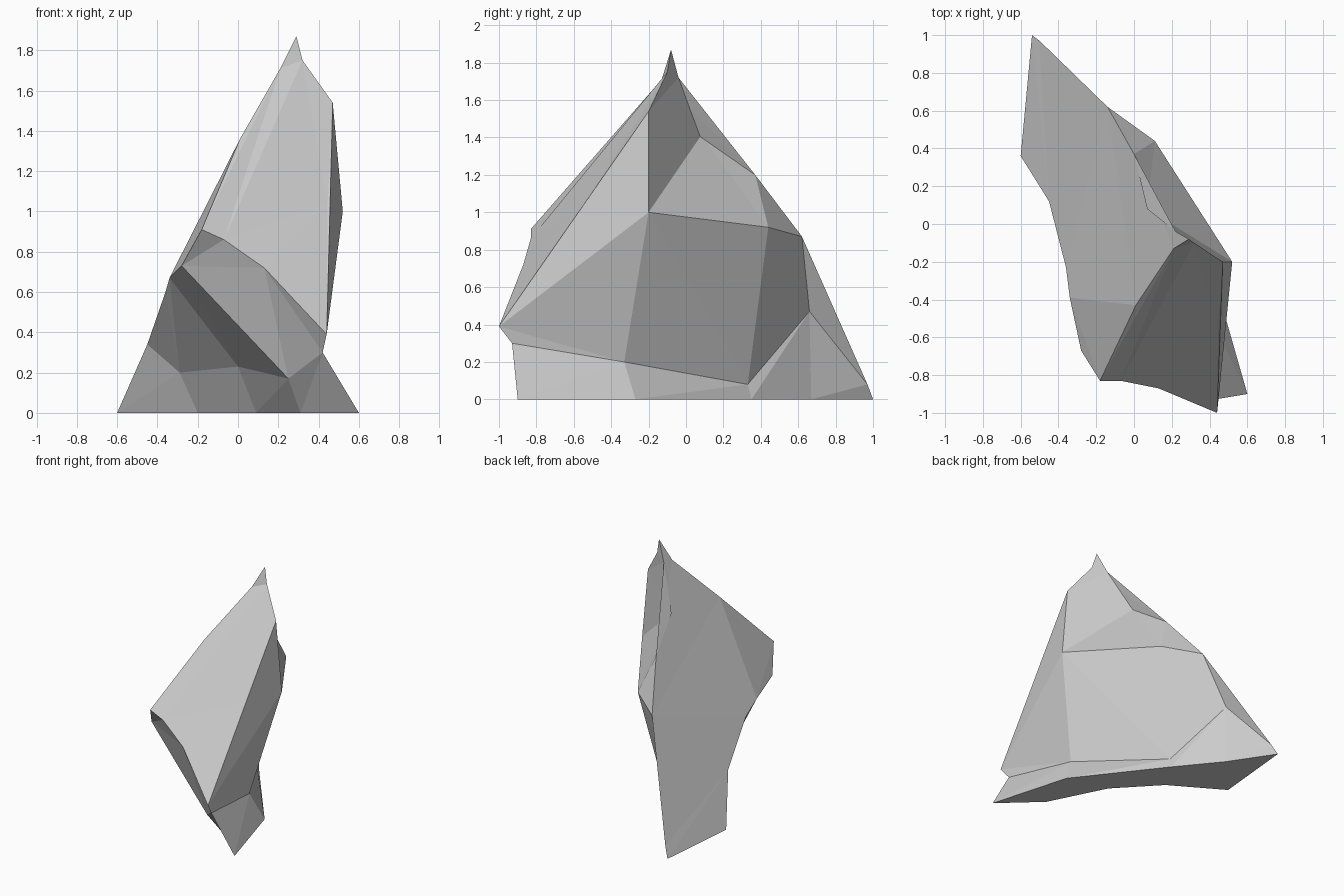
import bpy, bmesh

if "Cube" in bpy.data.objects:
    bpy.data.objects.remove(bpy.data.objects["Cube"])

# Cross-section loops of the rock, bottom to top (repeated points taper the loop)
base = [(.60, -.90, 0), (.42, -.27, 0), (-.06, .35, 0), (-.32, .67, 0), (-.54, 1, 0),
        (-.60, .36, 0), (-.20, .12, 0), (.09, -.19, 0), (.31, -.63, 0)]
foot = [(.42, -.93, .30), (.33, -.33, .20), (-.07, .33, .08), (-.33, .66, .47), (-.50, .97, .08),
        (-.45, .12, .34), (-.29, .08, .20), (0, -.25, .23), (.25, -.74, .17)]
back_tip = (-.14, .62, .87)
waist = [(.44, -1, .39), (.52, -.20, 1.0), (.11, .44, .92), back_tip, back_tip,
         (-.36, -.23, .60), (-.34, -.39, .67), (-.28, -.67, .73), (.13, -.87, .72)]
back_edge, front_edge = (0, .37, 1.20), (.01, -.43, 1.36)
shoulder = [(.445, -.55, 1.03), (.47, -.20, 1.54), (.07, .08, 1.41), back_edge, back_edge,
            front_edge, front_edge, (-.18, -.83, .91), (-.07, -.83, .86)]
right, back, left = (.32, -.10, 1.75), (.22, -.04, 1.72), (.21, -.13, 1.71)
neck = [right] * 2 + [back] * 3 + [left] * 4
peak = [(.29, -.08, 1.87)] * 9

bm = bmesh.new()
verts = {}


def add_face(points):
    """Make a face, sharing vertices and skipping repeated points."""
    points = list(dict.fromkeys(points))
    if len(points) > 2:
        for p in points:
            if p not in verts:
                verts[p] = bm.verts.new(p)
        bm.faces.new([verts[p] for p in points])


def loft(lower, upper, lean_right):
    """Join two loops with triangles; lean_right picks the diagonal."""
    for i in range(len(lower)):
        j = (i + 1) % len(lower)
        a, b, c, d = lower[i], lower[j], upper[j], upper[i]
        if len({a, b, c, d}) < 4:
            add_face((a, b, c, d))
        elif lean_right:
            add_face((a, b, c))
            add_face((a, c, d))
        else:
            add_face((a, b, d))
            add_face((b, c, d))


# Faceted sides and peak
loops = [base, foot, waist, shoulder, neck, peak]
for k in range(5):
    loft(loops[k], loops[k + 1], k != 1)

# Underside
add_face(base[::-1])
bmesh.ops.recalc_face_normals(bm, faces=bm.faces[:])

mesh = bpy.data.meshes.new("rock")
bm.to_mesh(mesh)
bm.free()
rock = bpy.data.objects.new("rock", mesh)
bpy.context.collection.objects.link(rock)
